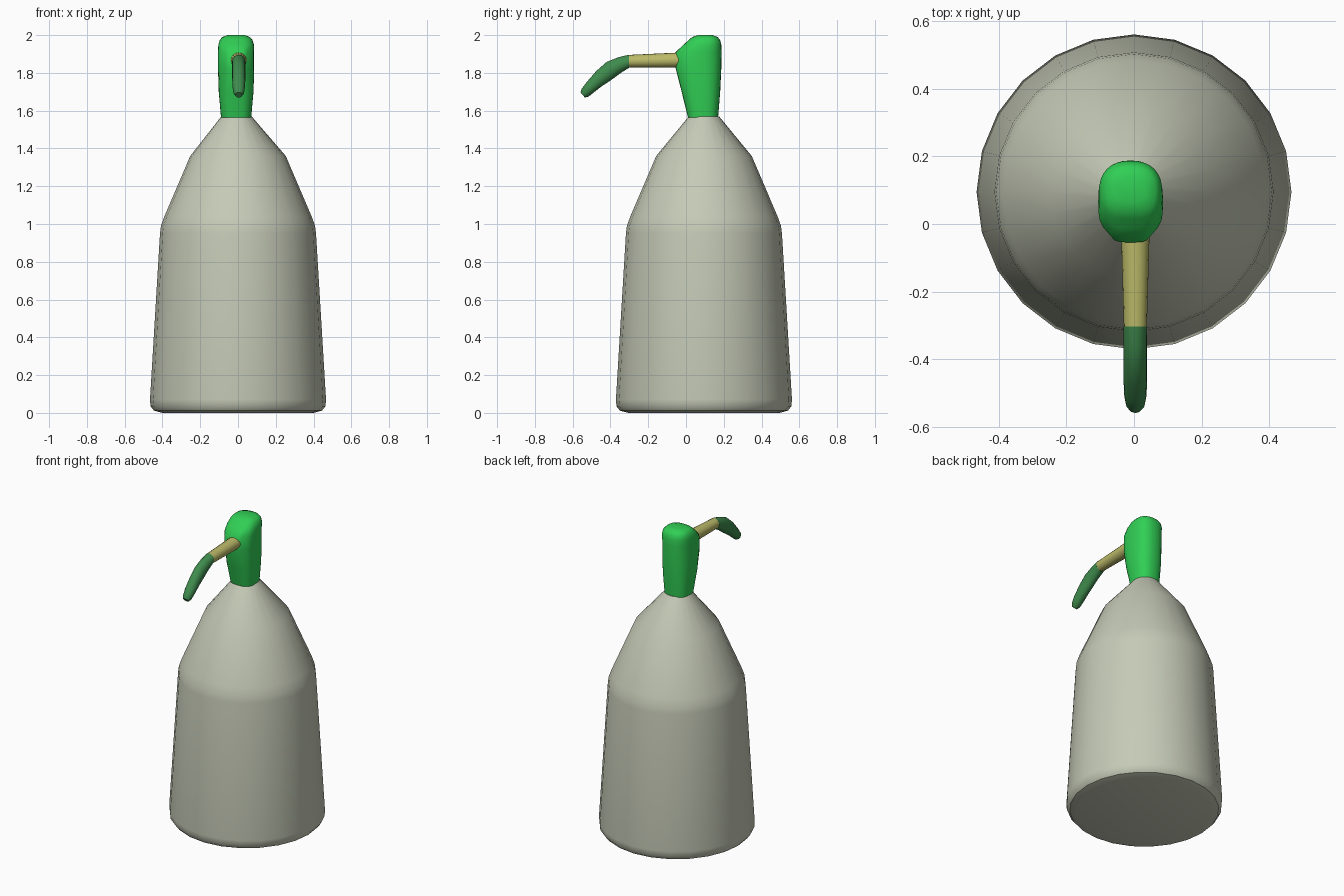
import bpy, bmesh, math
from mathutils import Vector

if "Cube" in bpy.data.objects:
    bpy.data.objects.remove(bpy.data.objects["Cube"], do_unlink=True)


def material(name, rgb):
    m = bpy.data.materials.new(name)
    m.use_nodes = True
    color = (*rgb, 1)
    m.diffuse_color = color
    m.node_tree.nodes["Principled BSDF"].inputs["Base Color"].default_value = color
    return m


def loft(name, rings, mat, angle=35):
    """Skin a list of equal-length point rings, capping both ends."""
    bm = bmesh.new()
    loops = [[bm.verts.new(p) for p in ring] for ring in rings]
    n = len(loops[0])
    for a, b in zip(loops, loops[1:]):
        for i in range(n):
            j = (i + 1) % n
            bm.faces.new((a[i], a[j], b[j], b[i]))
    bm.faces.new(loops[0][::-1])
    bm.faces.new(loops[-1])
    bmesh.ops.recalc_face_normals(bm, faces=bm.faces)
    mesh = bpy.data.meshes.new(name)
    bm.to_mesh(mesh)
    bm.free()
    mesh.materials.append(mat)
    obj = bpy.data.objects.new(name, mesh)
    bpy.context.collection.objects.link(obj)
    bpy.ops.object.select_all(action='DESELECT')
    obj.select_set(True)
    bpy.context.view_layer.objects.active = obj
    bpy.ops.object.shade_smooth_by_angle(angle=math.radians(angle))
    return obj


def angles(n):
    return [math.tau * i / n for i in range(n)]


def power(v, e):
    return math.copysign(abs(v) ** e, v)


def spout_ring(y_top, z_top, y_low, z_low, half_width, x=0.004):
    """Oval ring between an upper and a lower outline point."""
    top, low = Vector((x, y_top, z_top)), Vector((x, y_low, z_low))
    mid, up = (top + low) / 2, (top - low) / 2
    return [mid + up * math.sin(a) + Vector((half_width * math.cos(a), 0, 0))
            for a in angles(16)]


def head_ring(z, y_front, y_back, half_width):
    """Rounded section that narrows towards the spout."""
    mid, half = (y_front + y_back) / 2, (y_back - y_front) / 2
    ring = []
    for a in angles(32):
        y = mid + half * power(math.sin(a), 0.8)
        limit = max(0.02, 0.042 + 0.87 * (y + 0.055))
        x = half_width * power(math.cos(a), 0.65 if y < mid else 0.85)
        ring.append((-0.01 + max(-limit, min(limit, x)), y, z))
    return ring


grey = material("warm grey", (0.56, 0.59, 0.47))
green = material("bright green", (0.03, 0.62, 0.09))
dark_green = material("dark green", (0.05, 0.26, 0.075))
straw = material("straw yellow", (0.50, 0.49, 0.14))

# Bottle body: tapered cylinder with a two-step shoulder
profile = [(0.0, 0.40), (0.012, 0.445), (0.035, 0.463), (0.07, 0.466), (0.95, 0.413),
           (0.99, 0.408), (1.04, 0.39), (1.36, 0.253), (1.57, 0.08)]
loft("bottle_body",
     [[(r * math.cos(a) - 0.008 * (z > 1.5), 0.095 + r * math.sin(a), z)
       for a in angles(24)] for z, r in profile], grey)

# Spray head with a snout facing forwards
head = [(1.565, 0.01, 0.17, 0.08), (1.70, -0.023, 0.181, 0.092),
        (1.825, -0.055, 0.187, 0.096), (1.91, -0.055, 0.188, 0.096),
        (1.95, -0.012, 0.187, 0.094), (1.975, 0.015, 0.18, 0.086),
        (1.99, 0.033, 0.168, 0.073), (2.0, 0.065, 0.14, 0.045)]
loft("spray_head", [head_ring(*h) for h in head], green, 50)

# Thin neck reaching forwards
loft("spout_neck", [spout_ring(-0.03, 1.908, -0.03, 1.828, 0.042),
                    spout_ring(-0.305, 1.895, -0.305, 1.828, 0.034)], straw)

# Drooping tip
tip = [(-0.303, 1.896, -0.303, 1.826, 0.035), (-0.36, 1.882, -0.345, 1.80, 0.035),
       (-0.42, 1.858, -0.395, 1.763, 0.035), (-0.475, 1.81, -0.445, 1.73, 0.035),
       (-0.525, 1.752, -0.49, 1.695, 0.033), (-0.553, 1.715, -0.515, 1.675, 0.028),
       (-0.559, 1.697, -0.535, 1.669, 0.018)]
loft("spout_tip", [spout_ring(*t) for t in tip], dark_green, 50)
